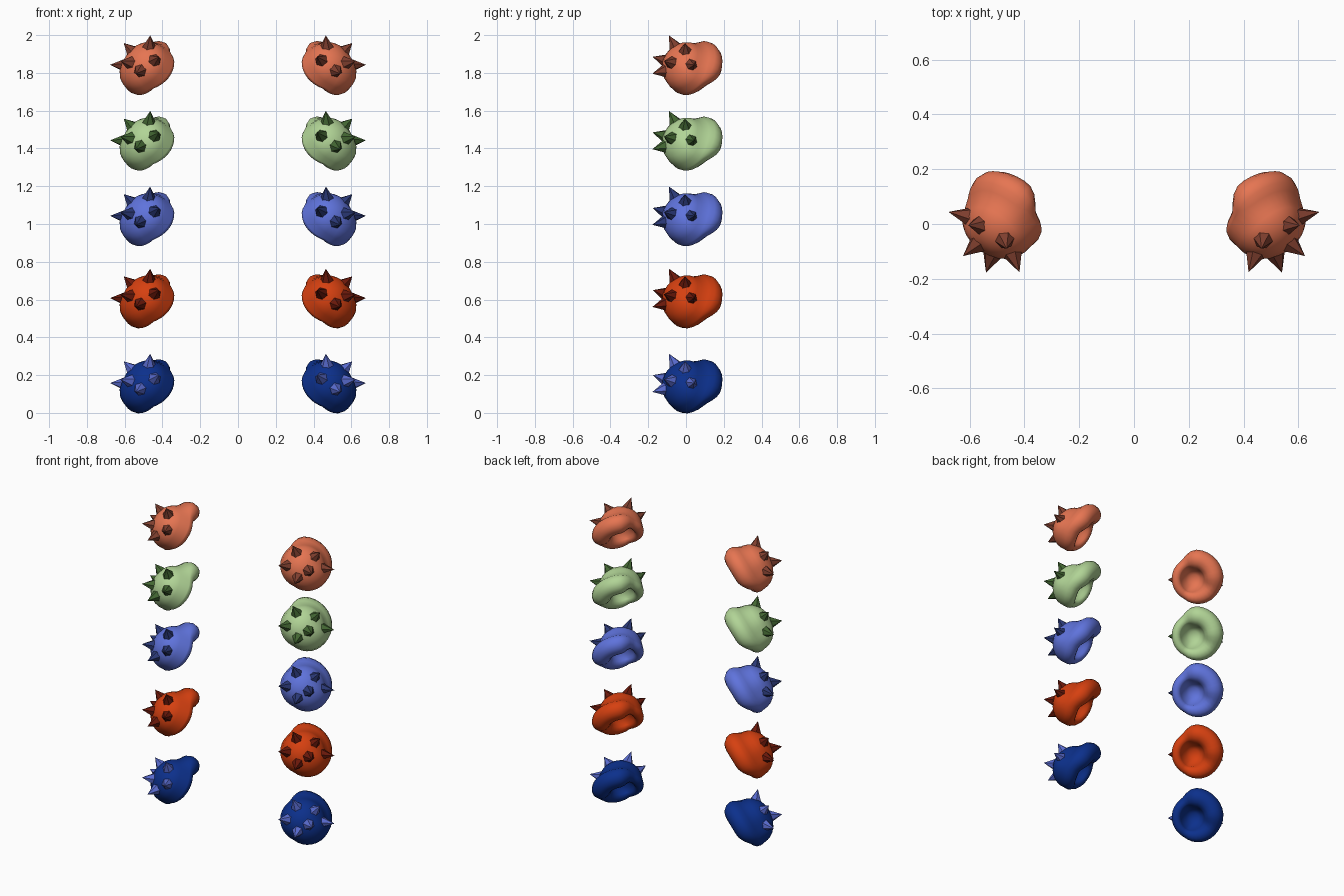
import bpy, bmesh, math
from mathutils import Vector

if "Cube" in bpy.data.objects:
    bpy.data.objects.remove(bpy.data.objects["Cube"])

# Local frame of the right-hand pad: dome axis, raised lip direction, inner side
AXIS = Vector((0.58, -0.66, 0.48)).normalized()
LIP = Vector((0.0, 0.7, 0.7))
LIP = (LIP - AXIS * LIP.dot(AXIS)).normalized()
INNER = AXIS.cross(LIP)
SEGS = 32

# Spike tips measured from the pad centre
TIPS = [(0.197, 0.044, 0.01), (0.144, -0.117, 0.03), (0.06, -0.178, -0.037),
        (-0.062, -0.176, 0.052), (-0.015, -0.09, 0.165), (0.125, -0.005, 0.125)]


def material(name, rgb):
    m = bpy.data.materials.new(name)
    lin = [((c / 255 + 0.055) / 1.055) ** 2.4 if c > 10 else c / 255 / 12.92 for c in rgb]
    m.diffuse_color = (*lin, 1)
    m.use_nodes = True
    m.node_tree.nodes["Principled BSDF"].inputs["Base Color"].default_value = m.diffuse_color
    return m


def finish(bm, name, mat, loc, side, smooth):
    for v in bm.verts:
        v.co.x *= side
    bmesh.ops.recalc_face_normals(bm, faces=bm.faces)
    for f in bm.faces:
        f.smooth = smooth
    me = bpy.data.meshes.new(name)
    bm.to_mesh(me)
    bm.free()
    me.materials.append(mat)
    ob = bpy.data.objects.new(name, me)
    ob.location = loc
    bpy.context.collection.objects.link(ob)


def profile(phi):
    """Radius and height pairs: dome, rolled rim, then the hollow."""
    c, s = math.cos(phi), math.sin(phi)
    t = min(1, max(0, (math.cos(phi + 0.3) - 0.15) / 0.7))
    lip = t * t * (3 - 2 * t)
    rest = 1 - lip
    outer, inner, low = max(0, -s) * rest, max(0, s) * rest, max(0, -c) * rest
    rc = 0.107 + 0.016 * lip + 0.009 * outer
    hc = -0.02 - 0.043 * lip - 0.025 * inner - 0.01 * outer
    rt = 0.03 + 0.03 * lip + 0.022 * outer - 0.003 * low
    dome = 0.132 + 0.03 * outer
    start = 15 + 45 * lip
    pts = [(dome * math.sin(math.radians(a)), 0.122 * math.cos(math.radians(a)))
           for a in (14, 28, 42, 56, 68, 80)]
    pts += [(rc + rt * math.cos(math.radians(a)), hc + rt * math.sin(math.radians(a)))
            for a in (start, start / 2, 0, -30, -60, -90, -120, -150, -180)]
    pts += [(0.05, -0.005), (0.03, 0.01)]
    return pts


def pad(name, mat, loc, side):
    bm = bmesh.new()
    cols = []
    for i in range(SEGS):
        phi = 2 * math.pi * i / SEGS
        d = LIP * math.cos(phi) + INNER * math.sin(phi)
        cols.append([bm.verts.new(d * r + AXIS * h) for r, h in profile(phi)])
    top, bottom = bm.verts.new(AXIS * 0.122), bm.verts.new(AXIS * 0.015)
    for i in range(SEGS):
        a, b = cols[i], cols[(i + 1) % SEGS]
        bm.faces.new((top, a[0], b[0]))
        bm.faces.new((bottom, b[-1], a[-1]))
        for j in range(len(a) - 1):
            bm.faces.new((a[j], a[j + 1], b[j + 1], b[j]))
    finish(bm, name, mat, loc, side, True)


def spikes(name, mat, loc, side):
    bm = bmesh.new()
    for tip in TIPS:
        tip = Vector(tip)
        d = tip.normalized()
        e = d.orthogonal().normalized()
        f = d.cross(e)
        ring = [bm.verts.new(d * 0.1 + (e * math.cos(k * math.pi / 3)
                + f * math.sin(k * math.pi / 3)) * 0.046) for k in range(6)]
        apex = bm.verts.new(tip)
        bm.faces.new(ring)
        for k in range(6):
            bm.faces.new((ring[k], ring[(k + 1) % 6], apex))
    finish(bm, name, mat, loc, side, False)


# Five pairs: colour name, height, pad colour, spike colour
SETS = [("coral", 1.833, (230, 117, 82), (126, 62, 46)),
        ("green", 1.433, (177, 212, 150), (66, 102, 50)),
        ("blue", 1.033, (95, 115, 220), (42, 56, 118)),
        ("red", 0.598, (214, 64, 16), (106, 24, 10)),
        ("navy", 0.148, (12, 48, 140), (88, 106, 205))]

for colour, z, body_rgb, spike_rgb in SETS:
    body_mat = material(colour + " pad", body_rgb)
    spike_mat = material(colour + " spike", spike_rgb)
    for side, label in ((1, "right"), (-1, "left")):
        loc = (0.48 * side, 0, z)
        pad(f"{colour}_shoulder_pad_{label}", body_mat, loc, side)
        spikes(f"{colour}_spikes_{label}", spike_mat, loc, side)
